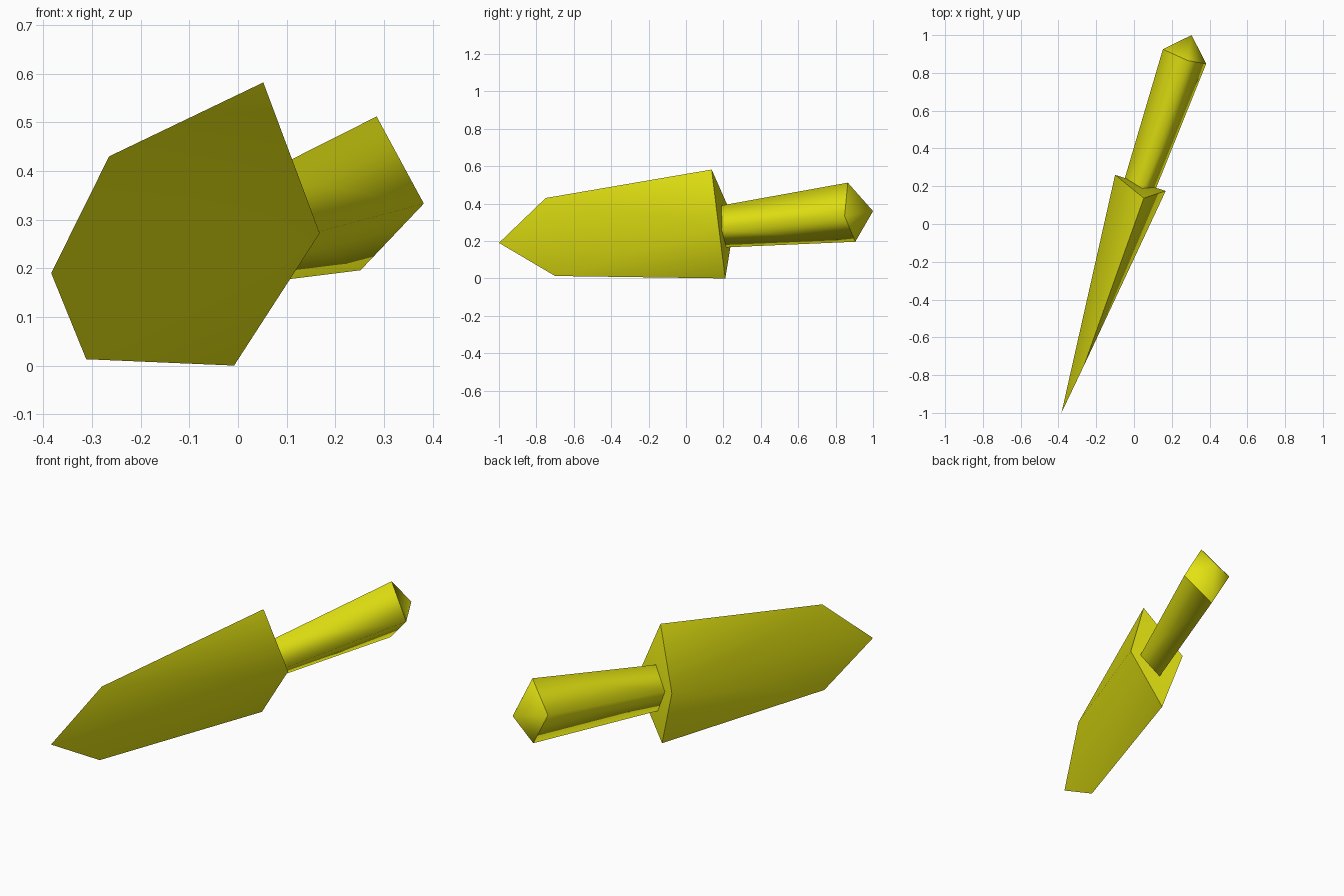
import bpy, bmesh
from mathutils import Vector

if "Cube" in bpy.data.objects:
    bpy.data.objects.remove(bpy.data.objects["Cube"])

yellow = bpy.data.materials.new("yellow")
yellow.diffuse_color = (0.76, 0.76, 0.006, 1)
yellow.use_nodes = True
yellow.node_tree.nodes["Principled BSDF"].inputs["Base Color"].default_value = yellow.diffuse_color


def build(name, points, faces, sharp_ring=None):
    """Make a smooth shaded mesh; edges inside sharp_ring stay sharp."""
    bm = bmesh.new()
    vs = [bm.verts.new(p) for p in points]
    for f in faces:
        bm.faces.new([vs[i] for i in f]).smooth = True
    bmesh.ops.recalc_face_normals(bm, faces=bm.faces)
    if sharp_ring:
        ring = {vs[i] for i in sharp_ring}
        for e in bm.edges:
            if set(e.verts) <= ring:
                e.smooth = False
    me = bpy.data.meshes.new(name)
    bm.to_mesh(me)
    bm.free()
    me.materials.append(yellow)
    ob = bpy.data.objects.new(name, me)
    bpy.context.collection.objects.link(ob)
    return ob


# Blade: thin pointed outline that thickens to a diamond at the shoulder
outline = [(0.052, 0.137, 0.582), (-0.265, -0.75, 0.43), (-0.384, -1.0, 0.19),
           (-0.312, -0.70, 0.013), (-0.008, 0.21, 0.0)]
ridges = [(0.168, 0.175, 0.272), (-0.10, 0.26, 0.305)]
faces = [(r, i, i + 1) for r in (5, 6) for i in range(4)]
faces += [(0, 5, 6), (4, 5, 6)]
blade = build("blade", outline + ridges, faces)
bpy.context.view_layer.objects.active = blade
blade.select_set(True)
bpy.ops.object.shade_smooth_by_angle(angle=0.52)

# Handle: four-sided grip widening from the shoulder to a pointed end cap
far = [(0.285, 0.865, 0.512), (0.382, 0.848, 0.333),
       (0.252, 0.905, 0.196), (0.153, 0.925, 0.377)]
near = [(0.043, 0.189, 0.390), (0.112, 0.178, 0.261),
        (0.012, 0.213, 0.166), (-0.052, 0.231, 0.293)]
cap_tip = [(0.305, 1.0, 0.36)]
faces = [(0, 1, 2, 3)]
for i in range(4):
    j = (i + 1) % 4
    faces += [(i, j, j + 4, i + 4), (i + 4, j + 4, 8)]
handle = build("handle", near + far + cap_tip, faces)
# Keep the rims of both ends crisp, the long sides soft
ends = ({0, 1, 2, 3}, {4, 5, 6, 7})
for e in handle.data.edges:
    if any(set(e.vertices) <= s for s in ends):
        e.use_edge_sharp = True
